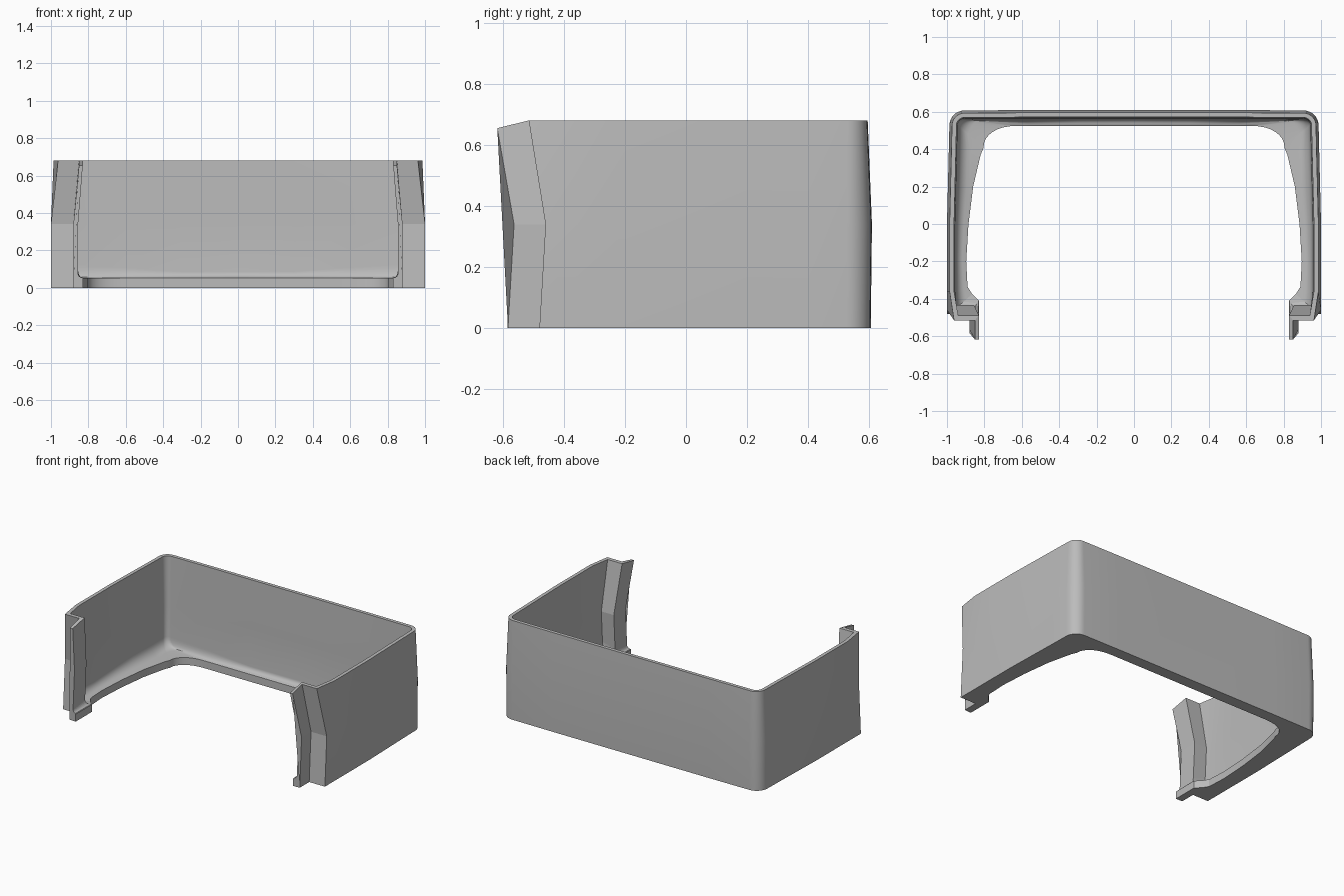
import bpy, bmesh, math
from mathutils import Vector

old = bpy.data.objects.get("Cube")
if old:
    bpy.data.objects.remove(old)

MID, TOP, LEDGE = 0.34, 0.68, 0.055
FRONT = (-0.48, -0.46, -0.515)      # bent front line: low, middle, top


def lerp_wall(wall, z):
    return wall[0].lerp(wall[1], z / MID)


def section(outer, inner, lip, top=TOP):
    """Closed cross-section of the shell at one station along the U."""
    rows = [(p, z) for p, z in zip(outer, (0, MID, top))]
    rows += [(inner[2], top), (inner[1], MID)]
    # cove between the wall and the bottom ledge
    reach = (lip - inner[0]).length
    size = min(0.07, reach * 0.85)
    for k in range(7):
        a = math.pi / 2 * k / 6
        z = LEDGE + size * (1 - math.sin(a))
        base = lerp_wall(inner, z)
        run = (lip - base).normalized() * size * (1 - math.cos(a))
        rows.append((base + run, z))
    rows += [(lip, LEDGE - 0.004), (lip, 0)]
    return [Vector((p.x, p.y, z)) for p, z in rows]


def bent(x_low, x_top, shift):
    return [Vector((x, y + shift)) for x, y in zip((x_low, x_low, x_top), FRONT)]


def straight(p, n):
    """Outer and inner wall lines for a point with outward normal n."""
    outer = [p - n * d for d in (0.004 * abs(n.y), 0, 0.014)]
    inner = [p - n * d for d in (0.048, 0.044, 0.038)]
    return outer, inner


# Front flange and return plate
half = [
    section(bent(0.88, 0.85, -0.103), bent(0.855, 0.83, -0.103), Vector((0.83, -0.585)), 0.655),
    section(bent(0.88, 0.85, 0), bent(0.855, 0.83, 0.027), Vector((0.83, -0.41))),
    section(bent(1, 0.962, 0), bent(0.95, 0.94, 0.027), Vector((0.865, -0.375))),
]
FLAT = len(half) - 1

# Side wall
for y, lx, ly in ((-0.36, 0.89, -0.335), (-0.2, 0.897, -0.2), (0, 0.885, 0),
                  (0.2, 0.86, 0.2), (0.4, 0.82, 0.37)):
    p = Vector((1 - 0.025 * max(y, 0), y))
    half.append(section(*straight(p, Vector((1, 0))), Vector((lx, ly))))

# Rounded back corner, with a wider curve on the ledge
R, STEPS = 0.08, 8
for k in range(STEPS + 1):
    a = math.pi / 2 * k / STEPS
    n = Vector((math.cos(a), math.sin(a)))
    p = Vector((0.987 - R, 0.607 - R)) + n * R
    lip = Vector((0.62 + 0.185 * math.cos(a) ** 0.9, 0.405 + 0.12 * math.sin(a) ** 0.9))
    half.append(section(*straight(p, n), lip))

# Back wall
for x in (0.6, 0.3, 0):
    half.append(section(*straight(Vector((x, 0.609)), Vector((0, 1))),
                        Vector((min(x, 0.55), 0.525))))

# Mirror the stations and skin them into one closed shell
flip = Vector((-1, 1, 1))
stations = half + [[v * flip for v in s] for s in reversed(half[:-1])]
bm = bmesh.new()
rings = [[bm.verts.new(v) for v in s] for s in stations]
count, last = len(rings[0]), len(rings) - 1
for i in range(last):
    for j in range(count):
        k = (j + 1) % count
        face = bm.faces.new((rings[i][j], rings[i][k], rings[i + 1][k], rings[i + 1][j]))
        face.smooth = FLAT <= i < last - FLAT
for ring in (rings[0], rings[-1]):
    bm.faces.new(ring)
bmesh.ops.recalc_face_normals(bm, faces=bm.faces)
for e in bm.edges:
    if e.calc_face_angle(0) > math.radians(28):
        e.smooth = False
mesh = bpy.data.meshes.new("shell")
bm.to_mesh(mesh)
bm.free()

grey = bpy.data.materials.new("plain grey")
grey.use_nodes = True
color = (0.5, 0.5, 0.5, 1)
grey.diffuse_color = color
grey.node_tree.nodes["Principled BSDF"].inputs["Base Color"].default_value = color
mesh.materials.append(grey)

shell = bpy.data.objects.new("open_front_shell", mesh)
bpy.context.collection.objects.link(shell)
